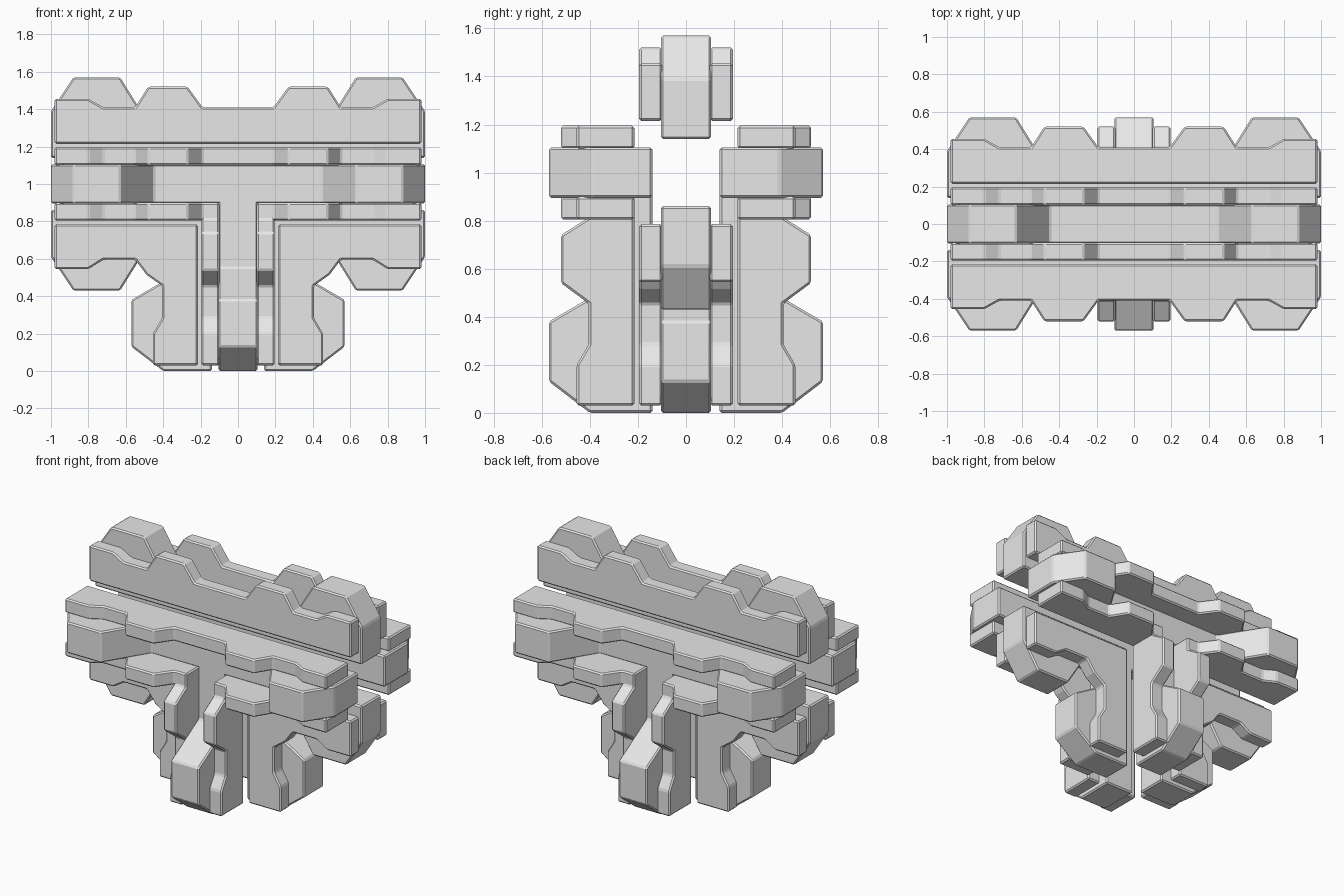
import bpy
import bmesh

cube = bpy.data.objects.get("Cube")
if cube:
    bpy.data.objects.remove(cube, do_unlink=True)

grey = bpy.data.materials.new("light_grey")
grey.use_nodes = True
grey.diffuse_color = (0.8, 0.8, 0.8, 1)
grey.node_tree.nodes["Principled BSDF"].inputs["Base Color"].default_value = (0.8, 0.8, 0.8, 1)

AXIS = 1.0             # height of the horizontal arm's centre line
CORE = 0.105           # half width of the thick bars
RIM = (0.1, 0.195)     # span of the thinner side plates


def prism(name, outline, lo, hi, place):
    """Extrude an outline from lo to hi; place maps (u, v, w) to x, y, z."""
    bm = bmesh.new()
    rings = [[bm.verts.new(place(u, v, w)) for u, v in outline] for w in (lo, hi)]
    bm.faces.new(rings[0])
    bm.faces.new(rings[1])
    n = len(outline)
    for i in range(n):
        j = (i + 1) % n
        bm.faces.new((rings[0][i], rings[0][j], rings[1][j], rings[1][i]))
    bmesh.ops.recalc_face_normals(bm, faces=bm.faces)
    mesh = bpy.data.meshes.new(name)
    bm.to_mesh(mesh)
    bm.free()
    mesh.materials.append(grey)
    obj = bpy.data.objects.new(name, mesh)
    bpy.context.collection.objects.link(obj)
    bevel = obj.modifiers.new("soft_edges", "BEVEL")
    bevel.width = 0.009
    bevel.segments = 1
    bevel.limit_method = "ANGLE"
    bevel.angle_limit = 0.4


def mirrored(half):
    return half + [(-u, v) for u, v in reversed(half)]


# Beam outlines: distance along the arm, distance out from its centre line
bar_half = [(0.45, 0.28), (0.63, 0.57), (0.88, 0.57), (1.0, 0.39), (1.0, 0.14)]
rim_half = [(0.19, 0.41), (0.27, 0.52), (0.48, 0.52), (0.55, 0.41),
            (0.72, 0.41), (0.8, 0.455), (0.98, 0.455), (0.98, 0.215)]
rim_split = [(0.1, 0.215), (0.1, 0.41)] + rim_half

# Leg outlines: distance out from the vertical axis, height
foot_bar = [(0.28, 0.55), (0.57, 0.38), (0.57, 0.13), (0.4, 0), (0.14, 0)]
foot_rim = [(0.405, 0.455), (0.405, 0.285), (0.455, 0.2), (0.455, 0.03), (0.215, 0.03)]
leg_bar = [(0.14, 0.95), (0.28, 0.95)] + foot_bar
leg_rim = [(0.215, 0.86), (0.41, 0.86), (0.41, 0.81), (0.52, 0.74), (0.52, 0.54)] + foot_rim

# Elbow outlines joining the underside of the arm to the side legs
elbow_bar = [(0.14, 0.86), (1.0, 0.86), (1.0, 0.61), (0.88, 0.43), (0.63, 0.43),
             (0.45, 0.72), (0.28, 0.72)] + foot_bar
elbow_rim = [(0.215, 0.785), (0.98, 0.785), (0.98, 0.545), (0.8, 0.545), (0.72, 0.595),
             (0.55, 0.595), (0.49, 0.515)] + foot_rim

# Top beam with its two side plates
prism("top_bar", mirrored(bar_half), -CORE, CORE, lambda u, v, w: (u, w, AXIS + v))
for s, side in ((-1, "front"), (1, "back")):
    prism("top_plate_" + side, mirrored(rim_half), *RIM,
          lambda u, v, w: (u, s * w, AXIS + v))

# Front and back T frames: beam, leg and plates
for s, side in ((-1, "front"), (1, "back")):
    prism(side + "_bar", mirrored(bar_half), -CORE, CORE,
          lambda u, v, w: (u, s * v, AXIS + w))
    prism(side + "_upper_plate", mirrored(rim_half), *RIM,
          lambda u, v, w: (u, s * v, AXIS + w))
    prism(side + "_leg", leg_bar, -CORE, CORE, lambda u, v, w: (w, s * u, v))
    for t, hand in ((1, "left"), (-1, "right")):
        prism(f"{side}_lower_plate_{hand}", rim_split, *RIM,
              lambda u, v, w: (t * u, s * v, AXIS - w))
        prism(f"{side}_leg_plate_{hand}", leg_rim, *RIM,
              lambda u, v, w: (t * w, s * u, v))

# Left and right elbows with their side plates
for t, hand in ((1, "left"), (-1, "right")):
    prism(hand + "_elbow", elbow_bar, -CORE, CORE, lambda u, v, w: (t * u, w, v))
    for s, side in ((-1, "front"), (1, "back")):
        prism(f"{hand}_elbow_plate_{side}", elbow_rim, *RIM,
              lambda u, v, w: (t * u, s * w, v))
